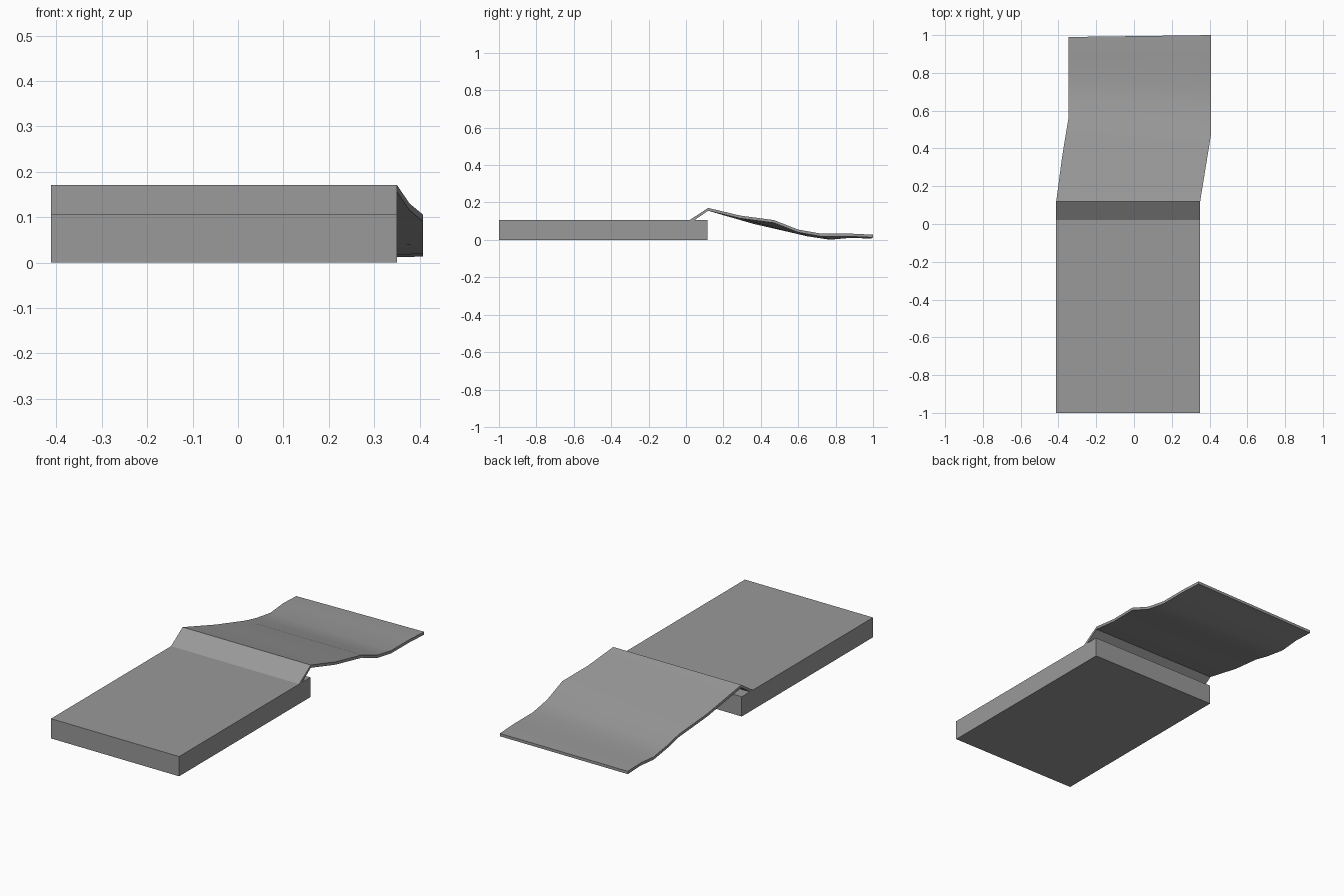
import bpy, bmesh, math

cube = bpy.data.objects.get("Cube")
if cube:
    bpy.data.objects.remove(cube)

grey = bpy.data.materials.new("plain_grey")
grey.use_nodes = True
colour = (0.32, 0.32, 0.32, 1)
grey.diffuse_color = colour
grey.node_tree.nodes["Principled BSDF"].inputs["Base Color"].default_value = colour


def finish(bm, name):
    bmesh.ops.recalc_face_normals(bm, faces=bm.faces)
    mesh = bpy.data.meshes.new(name)
    bm.to_mesh(mesh)
    bm.free()
    mesh.materials.append(grey)
    obj = bpy.data.objects.new(name, mesh)
    bpy.context.collection.objects.link(obj)
    return obj


# Flat base slab
LEFT, RIGHT, JOINT, TOP = -0.412, 0.35, 0.115, 0.106
bm = bmesh.new()
bmesh.ops.create_cube(bm, size=1)
for v in bm.verts:
    v.co.x = LEFT if v.co.x < 0 else RIGHT
    v.co.y = -1 if v.co.y < 0 else JOINT
    v.co.z = 0 if v.co.z < 0 else TOP
finish(bm, "base_slab")

# Bent sheet: two edge rails (x, y, z) joined crosswise
rail_low = [(LEFT, 0.02, TOP), (LEFT, 0.118, 0.171), (-0.38, 0.36, 0.101),
            (-0.347, 0.56, 0.055), (-0.347, 0.65, 0.034), (-0.347, 0.77, 0.016),
            (-0.347, 0.88, 0.026), (-0.347, 0.99, 0.022)]
rail_high = [(RIGHT, 0.02, TOP), (RIGHT, 0.118, 0.171), (0.378, 0.29, 0.13),
             (0.407, 0.47, 0.106), (0.407, 0.6, 0.055), (0.407, 0.72, 0.034),
             (0.407, 0.87, 0.034), (0.407, 1.0, 0.028)]
THICK = 0.015
bm = bmesh.new()
rings = []
for i, (a, b) in enumerate(zip(rail_low, rail_high)):
    # The foot of the ramp is cut level with the slab
    dy, dz = (0.026, 0) if i == 0 else (0, -THICK)
    points = [a, b, (b[0], b[1] + dy, b[2] + dz), (a[0], a[1] + dy, a[2] + dz)]
    rings.append([bm.verts.new(p) for p in points])
for r, s in zip(rings, rings[1:]):
    for k in range(4):
        n = (k + 1) % 4
        bm.faces.new((r[k], r[n], s[n], s[k]))
bm.faces.new(rings[0])
bm.faces.new(rings[-1])
sheet = finish(bm, "bent_sheet")

# Soft bends, sharp ridge and rims
bpy.ops.object.select_all(action="DESELECT")
sheet.select_set(True)
bpy.context.view_layer.objects.active = sheet
bpy.ops.object.shade_smooth_by_angle(angle=math.radians(30))
